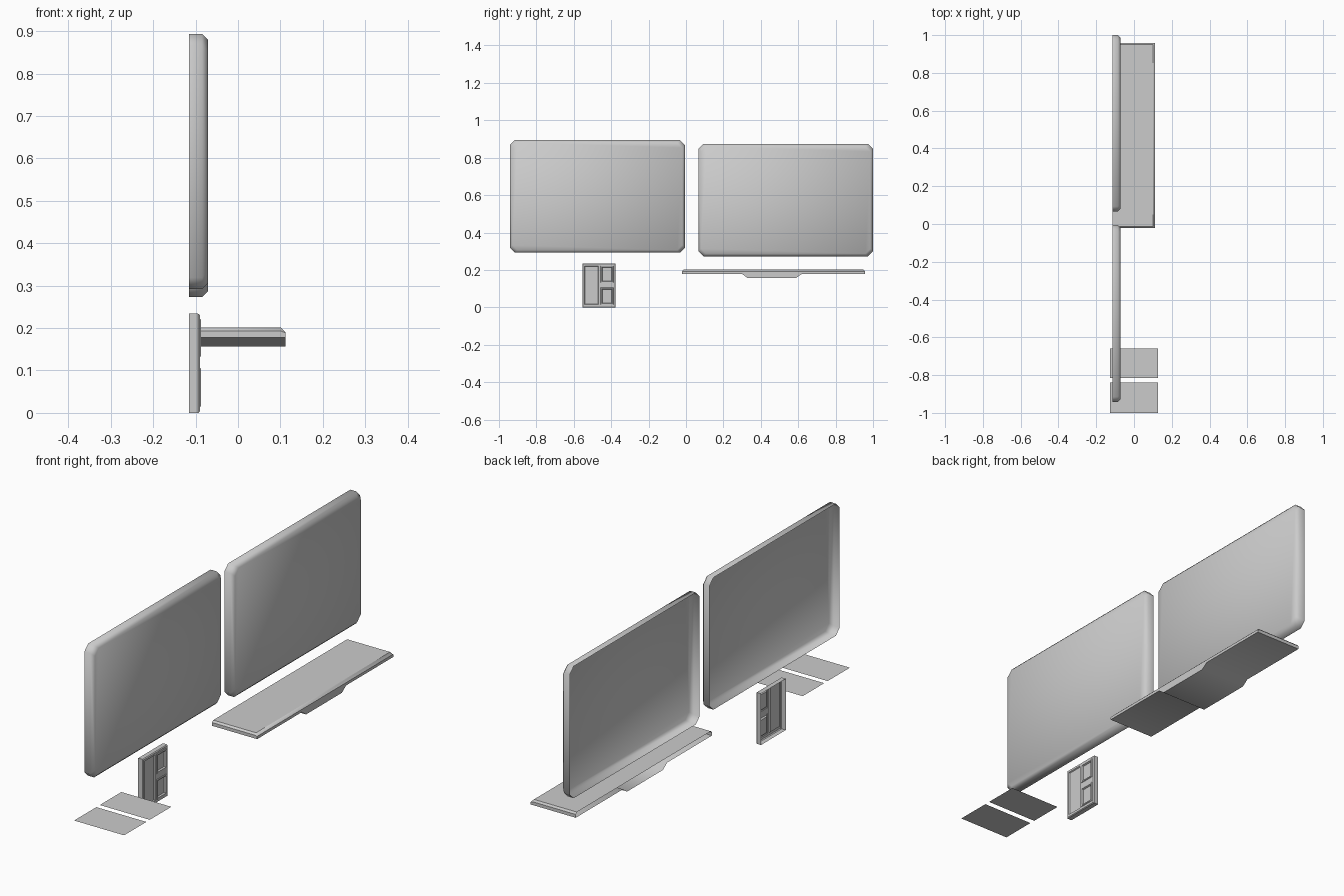
import bpy, bmesh, math

if "Cube" in bpy.data.objects:
    bpy.data.objects.remove(bpy.data.objects["Cube"])

BACK = -0.115  # wall side, left open on every wall-mounted part


def finish(bm, name, angle=None):
    mesh = bpy.data.meshes.new(name)
    bm.to_mesh(mesh)
    bm.free()
    obj = bpy.data.objects.new(name, mesh)
    bpy.context.collection.objects.link(obj)
    if angle:
        bpy.ops.object.select_all(action='DESELECT')
        obj.select_set(True)
        bpy.context.view_layer.objects.active = obj
        bpy.ops.object.shade_smooth_by_angle(angle=math.radians(angle))
    return obj


def loft(name, rings, angle):
    """Skin matching rings from back to front and cap only the front."""
    bm = bmesh.new()
    loops = [[bm.verts.new(p) for p in ring] for ring in rings]
    n = len(loops[0])
    for a, b in zip(loops, loops[1:]):
        for i in range(n):
            j = (i + 1) % n
            bm.faces.new((a[i], a[j], b[j], b[i]))
    bm.faces.new(loops[-1])
    return finish(bm, name, angle)


def cut_rect(x, y0, y1, z0, z1, inset, c=0.027):
    """Rectangle with cut corners in the yz plane, counter-clockwise from +x."""
    y0, y1, z0, z1 = y0 + inset, y1 - inset, z0 + inset, z1 - inset
    return [(x, y, z) for y, z in (
        (y0 + c, z0), (y1 - c, z0), (y1, z0 + c), (y1, z1 - c),
        (y1 - c, z1), (y0 + c, z1), (y0, z1 - c), (y0, z0 + c))]


# two big wall panels with bevelled front rims
for name, box in (("left_panel", (-0.942, -0.006, 0.292, 0.894)),
                  ("right_panel", (0.066, 1.0, 0.273, 0.874))):
    loft(name, [cut_rect(x, *box, i)
                for x, i in ((BACK, 0), (-0.085, 0), (-0.071, 0.014))], 60)

# shelf slab with a tapered bracket underneath
Y0, Y1 = -0.022, 0.958
profile = [(Y0, 0.178), (0.30, 0.178), (0.33, 0.156), (0.588, 0.156),
           (0.618, 0.178), (Y1, 0.178), (Y1, 0.193), (Y1 - 0.008, 0.201),
           (Y0 + 0.008, 0.201), (Y0, 0.193)]
loft("shelf", [[(BACK, y, z) for y, z in profile],
               [(0.101, y, z) for y, z in profile],
               [(0.112, y, min(z, 0.185 + (z - 0.178) * 0.25)) for y, z in profile]], 40)

# switch plate: a grid of cells, some pushed in or raised
ys = [-0.551, -0.543, -0.468, -0.457, -0.387, -0.379]
zs = [0.003, 0.014, 0.106, 0.132, 0.222, 0.231]
bm = bmesh.new()
grid = [[bm.verts.new((-0.090, y, z)) for z in zs] for y in ys]
cell = {}
for i in range(5):
    for j in range(5):
        cell[i, j] = bm.faces.new((grid[i][j], grid[i + 1][j],
                                   grid[i + 1][j + 1], grid[i][j + 1]))
rim = [e for e in bm.edges if e.is_boundary]
for x, grow in ((-0.094, 0.003), (BACK, 0.0)):
    new = bmesh.ops.extrude_edge_only(bm, edges=rim)["geom"]
    rim = [g for g in new if isinstance(g, bmesh.types.BMEdge)]
    for v in (g for g in new if isinstance(g, bmesh.types.BMVert)):
        v.co.x = x
        v.co.y += grow if v.co.y > -0.465 else -grow
        v.co.z += grow if v.co.z > 0.117 else -grow
bmesh.ops.recalc_face_normals(bm, faces=bm.faces)
if cell[0, 0].normal.x < 0:
    bmesh.ops.reverse_faces(bm, faces=bm.faces)


def inset(faces, thickness, depth):
    bmesh.ops.inset_region(bm, faces=faces, thickness=thickness, depth=depth,
                           use_even_offset=True)


inset([cell[1, j] for j in (1, 2, 3)], 0.003, -0.005)
for j in (1, 3):
    inset([cell[3, j]], 0.002, 0.003)
    inset([cell[3, j]], 0.005, 0.0)
    inset([cell[3, j]], 0.003, -0.007)
finish(bm, "switch_plate")

# two flat floating sheets
for name, y0, y1 in (("near_sheet", -1.0, -0.84), ("far_sheet", -0.815, -0.66)):
    bm = bmesh.new()
    bm.faces.new([bm.verts.new((x, y, 0.117)) for x, y in
                  ((-0.126, y0), (0.126, y0), (0.126, y1), (-0.126, y1))])
    finish(bm, name)

# settle the plate on the ground
bpy.data.objects["switch_plate"].location.z = 0.0
